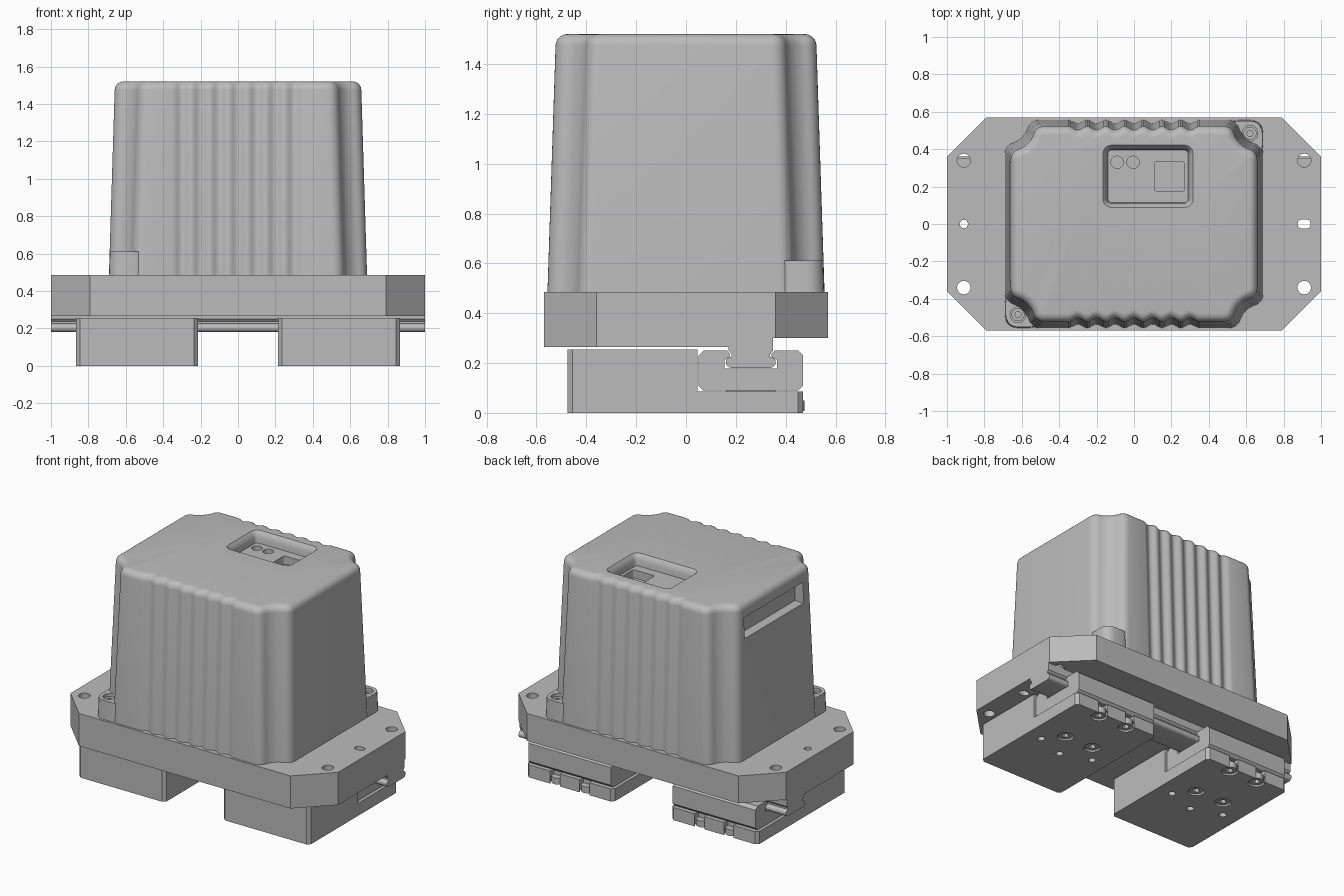
import bpy, bmesh
from math import sin, cos, pi, atan2, sqrt, radians

if "Cube" in bpy.data.objects:
    bpy.data.objects.remove(bpy.data.objects["Cube"], do_unlink=True)

grey = bpy.data.materials.new("housing_grey")
grey.use_nodes = True
grey.diffuse_color = (0.5, 0.5, 0.5, 1)
grey.node_tree.nodes["Principled BSDF"].inputs["Base Color"].default_value = (0.5, 0.5, 0.5, 1)


def loft(name, rings, axis="z"):
    """Skin a list of (points, height) rings and cap both ends."""
    bm = bmesh.new()
    loops = []
    for pts, h in rings:
        loops.append([bm.verts.new((a, b, h) if axis == "z" else (h, a, b)) for a, b in pts])
    for low, high in zip(loops, loops[1:]):
        for i in range(len(low)):
            j = (i + 1) % len(low)
            bm.faces.new((low[i], low[j], high[j], high[i]))
    bm.faces.new(loops[0][::-1])
    bm.faces.new(loops[-1])
    bmesh.ops.recalc_face_normals(bm, faces=bm.faces)
    mesh = bpy.data.meshes.new(name)
    bm.to_mesh(mesh)
    bm.free()
    mesh.materials.append(grey)
    obj = bpy.data.objects.new(name, mesh)
    bpy.context.collection.objects.link(obj)
    return obj


def prism(name, pts, low, high, axis="z"):
    return loft(name, [(pts, low), (pts, high)], axis)


def circle(x, y, r, n=24):
    return [(x + r * cos(2 * pi * i / n), y + r * sin(2 * pi * i / n)) for i in range(n)]


def rect(x, y, hx, hy, r=0.0, steps=5):
    """Rectangle with rounded corners; one step gives chamfers."""
    if r == 0:
        return [(x - hx, y - hy), (x + hx, y - hy), (x + hx, y + hy), (x - hx, y + hy)]
    pts = []
    for k, (sx, sy) in enumerate([(1, 1), (-1, 1), (-1, -1), (1, -1)]):
        for i in range(steps + 1):
            a = pi / 2 * (k + i / steps)
            pts.append((x + sx * (hx - r) + r * cos(a), y + sy * (hy - r) + r * sin(a)))
    return pts


def select_only(obj):
    bpy.ops.object.select_all(action="DESELECT")
    obj.select_set(True)
    bpy.context.view_layer.objects.active = obj


def cut(obj, cutters):
    """Subtract each cutter in turn and remove it."""
    for c in cutters:
        c.hide_render = True
        mod = obj.modifiers.new("cut", "BOOLEAN")
        mod.operation, mod.solver, mod.object = "DIFFERENCE", "EXACT", c
        select_only(obj)
        bpy.ops.object.modifier_apply(modifier=mod.name)
        bpy.data.objects.remove(c, do_unlink=True)


def smooth(obj, angle=32):
    select_only(obj)
    bpy.ops.object.shade_smooth_by_angle(angle=radians(angle))


def cutter(pts, low, high, axis="z"):
    return prism("cutter", pts, low, high, axis)


def screw(name, x, y, r, low, high, socket_up):
    head = prism(name, circle(x, y, r), low, high)
    depth = (high - low) * 0.6
    z = (high - depth, high + 0.01) if socket_up else (low - 0.01, low + depth)
    cut(head, [cutter(circle(x, y, r * 0.5, 6), *z)])
    smooth(head)


# Tapered cover: scalloped corners and fluted front and back
SCALLOP, LIP, ROUND, BASE, TOP = 0.13, 0.06, 0.045, 0.485, 1.52


def cover_ring(z, inset):
    t = (z - BASE) / (TOP - BASE)
    hx, hy = 0.69 - 0.032 * t, 0.556 - 0.034 * t
    reach = sqrt((SCALLOP + LIP) ** 2 - LIP ** 2)
    turn, lip, scallop = atan2(reach, LIP), LIP - inset, SCALLOP + inset
    quarter = []
    for i in range(7):
        a = turn * i / 6
        quarter.append((hx - LIP + lip * cos(a), hy - reach + lip * sin(a)))
    start, end = pi + turn, pi + atan2(LIP, reach)
    for i in range(1, 12):
        a = start + (end - start) * i / 12
        quarter.append((hx + scallop * cos(a), hy + scallop * sin(a)))
    for i in range(7):
        a = pi / 2 - turn * (1 - i / 6)
        quarter.append((hx - reach + lip * cos(a), hy - LIP + lip * sin(a)))
    flutes = []
    for i in range(57):
        x = 0.35 - 0.7 * i / 56
        flutes.append((x, hy - inset - 0.02 * sin(pi * i / 8) ** 2))
    half = quarter + flutes + [(-x, y) for x, y in reversed(quarter)]
    return half + [(-x, -y) for x, y in half]


rings = [(cover_ring(BASE, 0), BASE)]
for i in range(7):
    a = pi / 2 * i / 6
    z = TOP - ROUND + ROUND * sin(a)
    rings.append((cover_ring(z, ROUND * (1 - cos(a))), z))
cover = loft("cover", rings)

# Display pocket in the top, with its button holes and small window
pocket = [(rect(0.075, 0.255, 0.215 + g, 0.14 + g, 0.02 + g), z)
          for g, z in [(0, 1.445), (0.004, 1.48), (0.01, 1.5), (0.022, 1.515), (0.035, 1.53)]]
cut(cover, [loft("cutter", pocket),
            cutter(circle(-0.09, 0.33, 0.033), 1.41, 1.46),
            cutter(circle(-0.005, 0.33, 0.033), 1.41, 1.46),
            cutter(rect(0.19, 0.255, 0.08, 0.08, 0.015), 1.39, 1.46),
            # Viewing window in the side
            cutter(rect(0.01, 1.355, 0.315, 0.07), -0.75, -0.60, "x")])
smooth(cover)

# Two corner feet, each with a sunken screw
for s, side in ((1, "back"), (-1, "front")):
    foot = loft(side + "_corner_foot",
                [(rect(s * 0.59, s * 0.455, 0.1, 0.1, 0.065), BASE),
                 (rect(s * 0.588, s * 0.453, 0.098, 0.098, 0.065), 0.612)])
    cut(foot, [cutter(circle(s * 0.62, s * 0.485, 0.042), 0.56, 0.65)])
    smooth(foot)
    screw(side + "_corner_screw", s * 0.62, s * 0.485, 0.035, 0.55, 0.595, True)

# Eight-sided base plate with mounting holes and a stepped underside
octagon = [(1, -0.36), (1, 0.36), (0.79, 0.57), (-0.79, 0.57),
           (-1, 0.36), (-1, -0.36), (-0.79, -0.57), (0.79, -0.57)]
plate = prism("base_plate", octagon, 0.265, BASE)
holes = [cutter(rect(0, 0.47, 1.1, 0.3), 0.2, 0.3)]
for x in (-0.91, 0.91):
    holes += [cutter(circle(x, y, 0.036), 0.2, 0.6) for y in (-0.34, 0.34)]
holes += [cutter(circle(-0.91, 0, 0.022), 0.2, 0.6),
          cutter(rect(0.91, 0, 0.035, 0.024, 0.023), 0.2, 0.6)]
cut(plate, holes)
smooth(plate)

# Rail under the plate, with rounded beads along both lower edges
side = [(0.09, 0.31), (0.09, 0.25), (0.078, 0.237), (0.078, 0.225)]
side += [(0.078 + 0.022 * cos(a), 0.203 + 0.022 * sin(a))
         for a in [pi / 2 - pi * i / 8 for i in range(1, 9)]]
profile = [(0.26 + w, z) for w, z in side] + [(0.26 - w, z) for w, z in reversed(side)]
smooth(prism("rail", profile, -1, 1, "x"))

# Clamp outline, with a slot that the rail sits in
jaw = [(0.21, 0.11), (0.21, 0.23), (0.19, 0.25), (0.096, 0.25),
       (0.084, 0.238), (0.084, 0.226), (0.105, 0.212), (0.105, 0.178)]
clamp_profile = ([(0.19, 0.09)] + jaw + [(-w, z) for w, z in reversed(jaw)] + [(-0.19, 0.09)])
clamp_profile = [(0.26 + w, z) for w, z in clamp_profile]

# Two mounting blocks
for cx, side in ((0.54, "left"), (-0.54, "right")):
    block = prism(side + "_block", rect(cx, -0.0025, 0.325, 0.4725, 0.02, 1), 0, 0.255)
    parts = [cutter(rect(cx, 0.3, 0.4, 0.253), 0.085, 0.3)]
    spots = [(cx + dx, y) for dx in (-0.11, 0.11) for y in (0.10, 0.43)]
    for x, y in spots:
        parts.append(cutter(circle(x, y, 0.052), -0.02, 0.045))
        if y > 0.2:
            parts.append(cutter(rect(x, 0.46, 0.036, 0.03), -0.03, 0.1))
    for x, y in ((cx - 0.21, -0.02), (cx + 0.21, -0.02), (cx, -0.09)):
        parts.append(cutter(circle(x, y, 0.023), -0.02, 0.06))
    cut(block, parts)
    smooth(block)
    for i, (x, y) in enumerate(spots):
        screw(f"{side}_block_screw_{i + 1}", x, y, 0.045, 0.008, 0.05, False)
    prism(side + "_clamp", clamp_profile, cx - 0.31, cx + 0.31, "x")
    prism(side + "_clamp_foot", rect(cx, 0.26, 0.28, 0.1), 0.08, 0.095)
